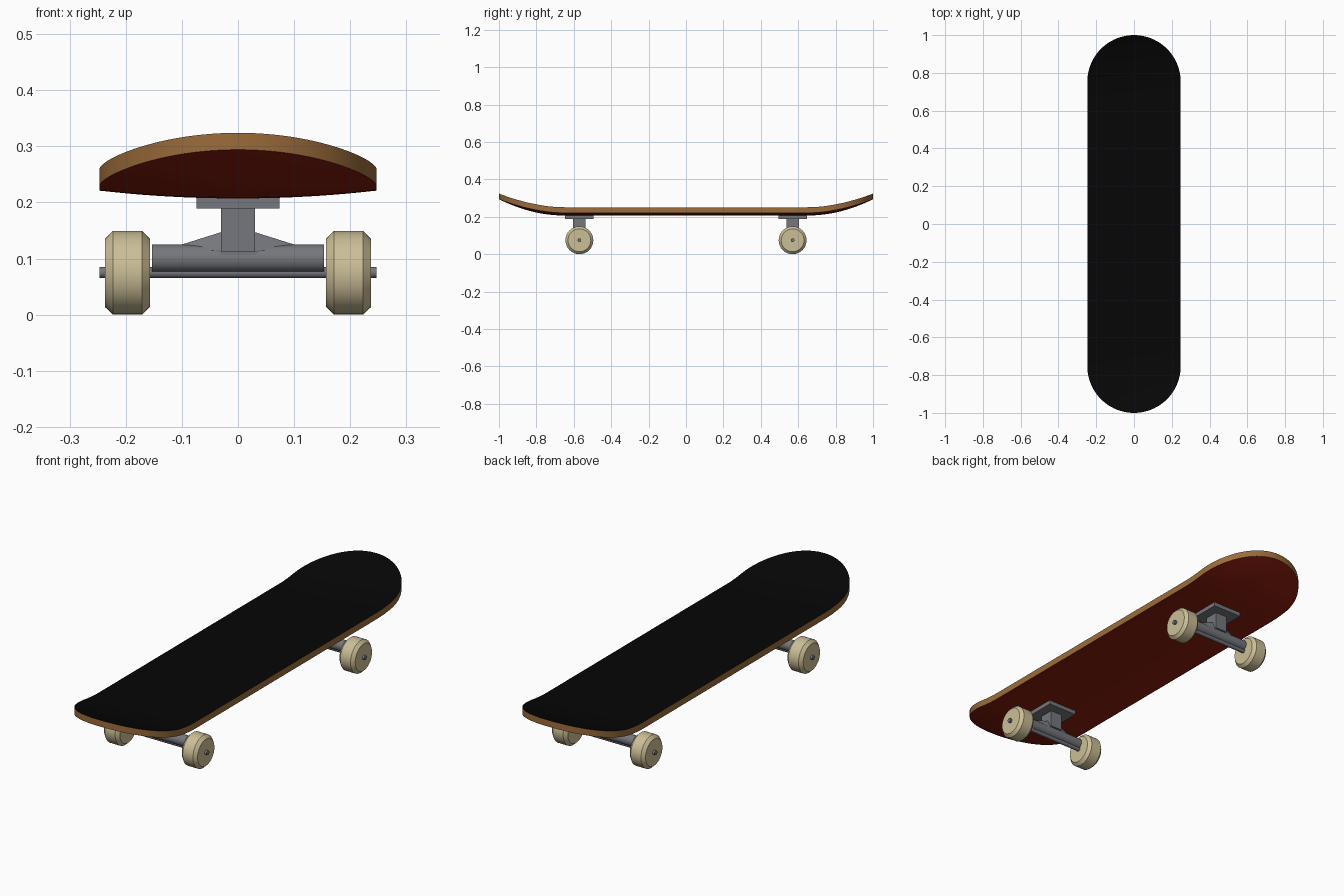
import bpy, bmesh, math
from mathutils import Matrix, Vector

if "Cube" in bpy.data.objects:
    bpy.data.objects.remove(bpy.data.objects["Cube"])


def material(name, rgb):
    m = bpy.data.materials.new(name)
    m.diffuse_color = (*rgb, 1)
    m.use_nodes = True
    m.node_tree.nodes["Principled BSDF"].inputs["Base Color"].default_value = m.diffuse_color
    return m


GRIP = material("black grip", (0.0018, 0.0018, 0.0018))
WOOD = material("wood edge", (0.335, 0.15, 0.043))
RED = material("dark red underside", (0.25, 0.012, 0.004))
METAL = material("grey metal", (0.18, 0.186, 0.205))
CREAM = material("cream urethane", (0.6, 0.52, 0.31))


def finish(name, bm, mats, angle=None):
    bmesh.ops.recalc_face_normals(bm, faces=bm.faces)
    me = bpy.data.meshes.new(name)
    bm.to_mesh(me)
    bm.free()
    ob = bpy.data.objects.new(name, me)
    bpy.context.collection.objects.link(ob)
    for m in mats:
        me.materials.append(m)
    if angle:
        bpy.ops.object.select_all(action='DESELECT')
        ob.select_set(True)
        bpy.context.view_layer.objects.active = ob
        bpy.ops.object.shade_smooth_by_angle(angle=math.radians(angle))
    return ob


def box(name, lo, hi):
    bm = bmesh.new()
    lo, hi = Vector(lo), Vector(hi)
    size = Matrix.Diagonal((*(hi - lo), 1))
    bmesh.ops.create_cube(bm, size=1, matrix=Matrix.Translation((lo + hi) / 2) @ size)
    return finish(name, bm, [METAL])


def lathe_x(name, profile, y, z, mat, n=32):
    """Revolve (x, radius) points around an axis parallel to x."""
    bm = bmesh.new()
    rings = [[bm.verts.new((x, y + r * math.cos(2 * math.pi * i / n),
                            z + r * math.sin(2 * math.pi * i / n))) for i in range(n)]
             for x, r in profile]
    for a, b in zip(rings, rings[1:]):
        for i in range(n):
            j = (i + 1) % n
            bm.faces.new((a[i], a[j], b[j], b[i]))
    bm.faces.new(rings[0])
    bm.faces.new(rings[-1])
    return finish(name, bm, [mat], 30)


# Deck: pill outline, slight concave across, kicked-up ends
HALF_W, CAP_Y, THICK, COLS = 0.247, 0.753, 0.03, 20


def deck_z(x, y):
    kick = max(0, (abs(y) - 0.65) / 0.35)
    return 0.207 + 0.014 * (x / HALF_W) ** 2 + 0.087 * kick ** 2


def deck():
    half = [(0.2 * i, HALF_W) for i in range(1, 4)]
    half += [(0.64 + 0.0226 * i, HALF_W) for i in range(5)]
    half += [(CAP_Y + HALF_W * math.sin(t), HALF_W * math.cos(t))
             for t in (math.pi / 2 * i / 24 for i in range(25))]
    rows = [(-y, w) for y, w in reversed(half)] + [(0, HALF_W)] + half
    bm = bmesh.new()
    low, top = [], []
    for y, w in rows:
        xs = [w * (2 * c / COLS - 1) for c in range(COLS + 1)]
        low.append([bm.verts.new((x, y, deck_z(x, y))) for x in xs])
        top.append([bm.verts.new((x, y, deck_z(x, y) + THICK)) for x in xs])
    for r in range(len(rows) - 1):
        for grid, idx in ((top, 0), (low, 2)):
            for c in range(COLS):
                f = bm.faces.new((grid[r][c], grid[r][c + 1],
                                  grid[r + 1][c + 1], grid[r + 1][c]))
                f.material_index = idx
        for c in (0, COLS):
            f = bm.faces.new((low[r][c], low[r + 1][c], top[r + 1][c], top[r][c]))
            f.material_index = 1
    bmesh.ops.remove_doubles(bm, verts=bm.verts, dist=0.0001)
    finish("deck", bm, [GRIP, WOOD, RED], 35)


deck()


# Sloping shoulders that rise from the hanger to the pivot block
def shoulders(name, y):
    bm = bmesh.new()
    sections = [(-0.1, 0.125, 0.008), (-0.03, 0.147, 0.024),
                (0.03, 0.147, 0.024), (0.1, 0.125, 0.008)]
    rings = [[bm.verts.new((x, y + s * d, z)) for s, z in
              ((-1, 0.1), (1, 0.1), (1, 0.115), (0.45, h), (-0.45, h), (-1, 0.115))]
             for x, h, d in sections]
    for a, b in zip(rings, rings[1:]):
        for i in range(6):
            j = (i + 1) % 6
            bm.faces.new((a[i], a[j], b[j], b[i]))
    bm.faces.new(rings[0])
    bm.faces.new(rings[-1])
    finish(name, bm, [METAL])


# Trucks and wheels
for end, y in (("front", -0.57), ("back", 0.57)):
    box(end + "_baseplate", (-0.074, y - 0.076, 0.189), (0.074, y + 0.076, 0.212))
    box(end + "_pivot_block", (-0.03, y - 0.033, 0.112), (0.03, y + 0.033, 0.195))
    shoulders(end + "_hanger_shoulders", y)
    lathe_x(end + "_hanger", [(-0.153, 0.025), (0.153, 0.025)], y, 0.1, METAL)
    lathe_x(end + "_axle", [(-0.247, 0.01), (0.247, 0.01)], y, 0.075, METAL, 16)
    for side, s in (("left", -1), ("right", 1)):
        profile = [(0.157, 0.061), (0.171, 0.0745), (0.223, 0.0745), (0.237, 0.061)]
        lathe_x(f"{end}_{side}_wheel", [(s * x, r) for x, r in profile], y, 0.0745, CREAM)
